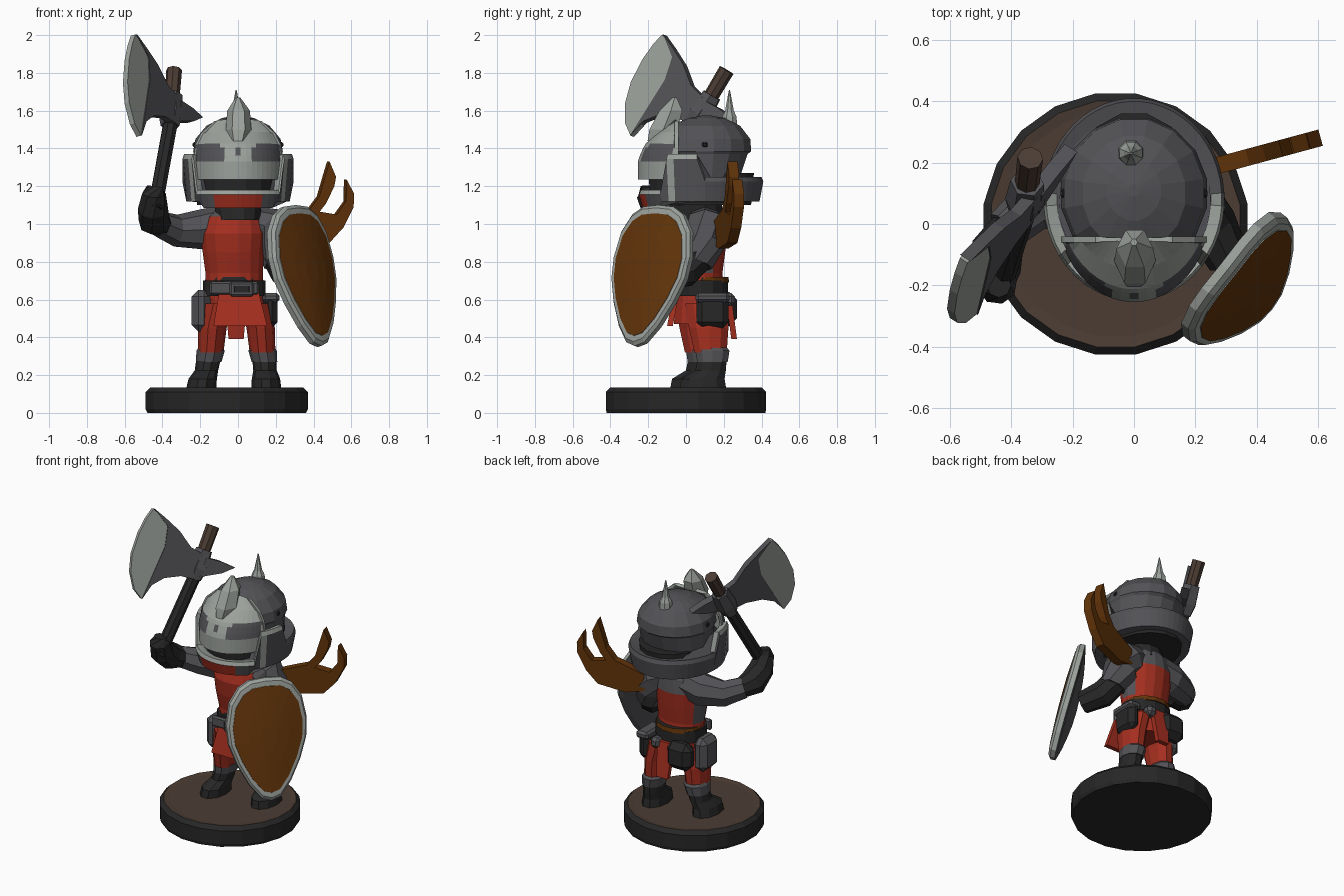
import bpy, bmesh, math
from mathutils import Vector as V

if "Cube" in bpy.data.objects:
    bpy.data.objects.remove(bpy.data.objects["Cube"])

def mat(name, r, g, b):
    m = bpy.data.materials.new(name)
    m.diffuse_color = (r, g, b, 1)
    m.use_nodes = True
    m.node_tree.nodes["Principled BSDF"].inputs["Base Color"].default_value = m.diffuse_color
    return m

M = {
    'red': mat('red cloth', .37, .028, .014),
    'brown': mat('brown leather', .122, .034, .003),
    'earth': mat('earth brown', .072, .046, .034),
    'dark': mat('near black', .020, .020, .020),
    'grey': mat('steel grey', .086, .084, .093),
    'light': mat('light steel', .33, .355, .33),
}

def build(name, verts, faces, col):
    """Make an object; col is a colour key or a rule f(centre, normal) -> key."""
    me = bpy.data.meshes.new(name)
    bm = bmesh.new()
    vs = [bm.verts.new(v) for v in verts]
    for f in faces:
        bm.faces.new([vs[i] for i in f])
    bmesh.ops.recalc_face_normals(bm, faces=bm.faces)
    bm.normal_update()
    keys = []
    for f in bm.faces:
        k = col(f.calc_center_median(), f.normal) if callable(col) else col
        if k not in keys:
            keys.append(k)
        f.material_index = keys.index(k)
    bm.to_mesh(me)
    bm.free()
    for k in keys:
        me.materials.append(M[k])
    ob = bpy.data.objects.new(name, me)
    bpy.context.collection.objects.link(ob)
    return ob

def skin(name, rings, col, closed=True):
    """Bridge equal-length rings of points."""
    n, verts = len(rings[0]), [p for r in rings for p in r]
    faces = [(k*n+i, k*n+(i+1) % n, (k+1)*n+(i+1) % n, (k+1)*n+i)
             for k in range(len(rings)-1) for i in range(n if closed else n-1)]
    if closed:
        faces += [tuple(range(n)), tuple(range(len(verts)-n, len(verts)))]
    return build(name, verts, faces, col)

def loft(name, rings, col, n=14, arc=None):
    """Stack of ellipses (z, cx, cy, rx, ry); angle 0 faces the front."""
    a0, a1 = arc or (-math.pi/n, 2*math.pi*(1-1/n) - math.pi/n)
    ang = [a0+(a1-a0)*i/(n-1) for i in range(n)]
    return skin(name, [[(cx+rx*math.sin(a), cy-ry*math.cos(a), z) for a in ang]
                       for z, cx, cy, rx, ry in rings], col, arc is None)

def tube(name, pts, radii, col, n=8):
    pts, rings = [V(p) for p in pts], []
    for i, p in enumerate(pts):
        d = pts[min(i+1, len(pts)-1)] - pts[max(i-1, 0)]
        q = d.to_track_quat('Z', 'Y')
        rings.append([p + q @ V((radii[i]*math.cos(2*math.pi*j/n),
                                 radii[i]*math.sin(2*math.pi*j/n), 0)) for j in range(n)])
    return skin(name, rings, col)

def plate(name, pts, normal, thick, col):
    o = V(normal).normalized()*thick/2
    return skin(name, [[V(p)-o for p in pts], [V(p)+o for p in pts]], col)

def box(name, c, s, col, bevel=.02):
    v = [(c[0]+x*s[0]/2, c[1]+y*s[1]/2, c[2]+z*s[2]/2)
         for z in (-1, 1) for x, y in ((-1, -1), (1, -1), (1, 1), (-1, 1))]
    ob = skin(name, [v[:4], v[4:]], col)
    m = ob.modifiers.new('bevel', 'BEVEL')
    m.width, m.segments = bevel, 1
    return ob

# Round display base
loft('base', [(0, -.06, 0, .425, .425), (.02, -.06, 0, .435, .43), (.11, -.06, 0, .435, .43),
              (.135, -.06, 0, .41, .405), (.13, -.06, 0, .375, .37)],
     lambda c, n: 'earth' if c.z > .125 and abs(n.z) > .9 else 'dark', 20)

# Boots, cuffs and legs
for side, x, y, toe in (('left', -.155, .06, -.04), ('right', .14, .11, .01)):
    s = -1 if x < 0 else 1
    loft(side+'_boot', [(.125, x+toe, y-.02, .08, .13), (.18, x+toe*.8, y-.02, .075, .12),
                        (.225, x+toe*.3, y+.02, .062, .085), (.29, x, y+.03, .065, .08)], 'dark', 10)
    loft(side+'_boot_cuff', [(.27, x, y+.03, .068, .085), (.33, x-s*.01, y+.03, .075, .095),
                             (.345, x-s*.01, y+.03, .065, .08)], 'grey', 10)
    loft(side+'_leg', [(.32, x-s*.01, y+.02, .068, .09), (.45, x-s*.02, y+.01, .075, .11),
                       (.58, x-s*.05, y, .08, .12)], 'red', 10)

# Skirt, hanging flaps
loft('skirt', [(.47, .0, .08, .155, .15), (.56, -.01, .08, .155, .14), (.66, -.02, .08, .145, .13)],
     'red', 12)
plate('front_flap', [(-.13, -.085, .46), (.155, -.085, .46), (.11, -.05, .64), (-.1, -.05, .64)],
      (0, -1, 0), .03, 'red')
plate('back_flap', [(-.05, .255, .39), (.03, .255, .39), (.05, .225, .62), (-.07, .225, .62)],
      (0, 1, 0), .03, 'red')

# Torso with tabard front and back over grey sides
def torso_col(c, n):
    if c.z > 1.06 or (n.y > 0 and c.z > .98):
        return 'grey'
    return 'red' if n.y < -.25 or n.y > .7 or c.z < .74 else 'grey'
loft('torso', [(.6, -.02, .08, .15, .13), (.74, -.02, .075, .155, .12), (.85, -.025, .07, .165, .14),
               (.95, -.025, .07, .175, .15), (1.04, -.02, .08, .15, .13), (1.09, -.01, .09, .1, .09)],
     torso_col, 16)
loft('collar', [(1.02, .0, .06, .12, .15), (1.12, 0, .06, .13, .13)], 'dark', 12)

# Belt, buckle, strap and pouches
loft('belt', [(.62, -.02, .08, .165, .145), (.70, -.02, .08, .165, .145)], 'dark', 14)
loft('leather_strap', [(.69, -.02, .09, .155, .142), (.72, -.02, .09, .152, .138)],
     lambda c, n: 'brown' if c.y > .1 else 'dark', 14)
box('belt_front', (-.02, -.06, .66), (.26, .03, .07), 'grey', .01)
box('buckle', (.02, -.08, .655), (.13, .025, .075), 'grey', .01)
box('buckle_inset', (.02, -.091, .655), (.08, .009, .035), 'dark', .001)
box('left_pouch', (-.195, .07, .54), (.1, .17, .22), 'grey', .035)
box('right_pouch', (.17, .14, .54), (.08, .17, .18), 'dark', .03)
box('right_pouch_flap', (.175, .14, .61), (.09, .18, .05), 'grey', .015)
box('back_pouch', (-.11, .215, .55), (.18, .11, .18), 'dark', .04)
box('back_buckle', (.06, .225, .6), (.07, .07, .07), 'grey', .02)

# Arms and gauntlets
tube('left_sleeve', [(-.08, .1, 1.0), (-.2, .1, .97), (-.33, .06, .965), (-.42, -.02, 1.0)],
     [.1, .105, .085, .07], 'grey')
tube('left_gauntlet', [(-.4, 0, .99), (-.445, -.08, 1.02), (-.45, -.16, 1.08), (-.445, -.2, 1.16), (-.44, -.2, 1.2)],
     [.06, .085, .08, .065, .04], 'dark')
tube('right_sleeve', [(.05, .1, 1.02), (.14, .1, .99), (.19, .1, .9), (.22, .06, .79)],
     [.08, .115, .11, .085], 'grey')
tube('right_gauntlet', [(.21, .07, .82), (.25, 0, .75), (.31, -.12, .72)], [.08, .085, .07], 'dark')

# Axe: handle, socket, blade and back spike
A, S, B = V((-.44, -.21, 1.08)), V((-.36, .04, 1.52)), V((-.338, .215, 1.815))
tube('axe_handle', [A, S, S.lerp(B, .5), B], [.04, .04, .04, .042],
     lambda c, n: 'earth' if c.z > 1.64 else 'dark')
tube('axe_socket', [S, S.lerp(B, .2), S.lerp(B, .55)], [.05, .065, .055], 'grey', 6)
AN = V((-1.55, 1, -.4))
def on_axe(pts):
    return [(x, .07 + 1.55*(x+.33) + .4*(z-1.6), z) for x, z in pts]
inner = [(-.488, 1.88), (-.482, 1.76), (-.505, 1.6)]
plate('axe_blade', on_axe([(-.55, 2.0), (-.5, 1.93), (-.44, 1.84), (-.385, 1.73), (-.33, 1.67), (-.345, 1.53),
                           (-.4, 1.565), (-.46, 1.57), (-.5, 1.54), (-.525, 1.465)] + inner[::-1]),
      AN, .04, 'grey')
plate('axe_edge', on_axe([(-.555, 2.0), (-.51, 1.94)] + inner + [(-.505, 1.52), (-.525, 1.465), (-.56, 1.53),
                          (-.588, 1.64), (-.597, 1.75), (-.588, 1.87), (-.572, 1.95)]), AN, .03, 'light')
plate('axe_back_spike', on_axe([(-.32, 1.65), (-.26, 1.61), (-.205, 1.56), (-.25, 1.54), (-.33, 1.54)]),
      AN, .05, 'grey')

# Kite shield: slightly bowed face, light rim, dark back
C, R = V((.362, -.2, .73)), V((.62, .785, 0)).normalized()
U = V((-.135, .125, .74)).normalized()
N = R.cross(U).normalized()
half = [(0, .378), (.1, .37), (.17, .33), (.23, .24), (.256, .1), (.246, -.02), (.2, -.15), (.132, -.28),
        (.06, -.37)]
egg = half + [(0, -.39)] + [(-s, t) for s, t in half[:0:-1]]
def shield_ring(k, d):
    return [C + R*s*k + U*t*k + N*(d - .3*(s*k)**2) for s, t in egg]
def shield_col(c, n):
    if n.dot(N) < -.5:
        return 'grey'
    s = (c-C).dot(R)
    rim = n.dot(N) < .3 or (c-C).dot(N) + .3*s*s < .031
    return 'light' if rim else 'brown'
skin('shield', [shield_ring(.3, -.025), shield_ring(.9, -.025), shield_ring(1, -.015), shield_ring(1, .015),
                shield_ring(.95, .03), shield_ring(.87, .031), shield_ring(.868, .034), shield_ring(.5, .042),
                shield_ring(.2, .046)], shield_col)

# Forked antler on the back
horn = [(.17, 1.0), (.3, 1.05), (.37, 1.075), (.424, 1.146), (.45, 1.236), (.478, 1.33), (.512, 1.25),
        (.503, 1.2), (.46, 1.11), (.425, 1.065), (.515, 1.05), (.565, 1.12), (.568, 1.235), (.608, 1.16),
        (.605, 1.09), (.55, .98), (.477, .9), (.3, .87), (.17, .9)]
plate('antler', [(x, .19+.27*(x-.27), z) for x, z in horn], (-.27, 1, 0), .055, 'brown')

# Helmet dome, spike and rivets
loft('helmet_dome', [(1.12, 0, .1, .22, .17), (1.25, 0, .1, .23, .19), (1.37, 0, .1, .235, .23),
                     (1.385, 0, .1, .242, .25), (1.45, 0, .1, .23, .245), (1.52, 0, .1, .17, .19),
                     (1.56, 0, .11, .09, .1), (1.575, 0, .11, .02, .02)], 'grey', 16)
loft('dome_spike', [(1.52, -.01, .23, .045, .045), (1.57, -.01, .23, .04, .04), (1.6, -.01, .23, .025, .025),
                    (1.71, -.01, .23, .003, .003)], 'light', 8)
for s in (-1, 1):
    box('rivet', (s*.225, .1, 1.42), (.03, .03, .03), 'dark', .008)

# Dark face opening behind the visor
loft('face_gap', [(1.1, 0, .08, .22, .27), (1.27, 0, .08, .22, .285)], 'dark', 16)

# Visor with dark eye patches and brow crest, cut flat where it meets the dome
def visor_col(c, n):
    eye = 1.33 < c.z < 1.42 and .08 < abs(c.x) < .215
    dot = 1.36 < c.z < 1.4 and abs(c.x) < .02
    return 'grey' if eye or dot else 'light'
vis = loft('visor', [(1.235, 0, .08, .245, .325), (1.33, 0, .08, .25, .325), (1.36, 0, .08, .246, .315),
                     (1.4, 0, .08, .24, .297), (1.42, 0, .08, .235, .285), (1.48, 0, .08, .205, .22),
                     (1.545, 0, .08, .13, .14)], visor_col, 24, (-1.3, 1.3))
for v in vis.data.vertices:
    v.co.y = min(v.co.y, -.05)
m = vis.modifiers.new('thickness', 'SOLIDIFY')
m.thickness, m.offset = .02, 0
loft('brow_crest', [(1.44, 0, -.16, .045, .05), (1.5, .003, -.12, .068, .085), (1.6, .003, -.08, .06, .07),
                    (1.67, 0, -.06, .012, .012)], 'light', 6)

# Neck guard running round into raised cheek plates and a chin bar
ring_o, ring_t, ring_i, ring_b = [], [], [], []
for i in range(48):
    a = 2*math.pi*(i+.5)/48
    s, c = math.sin(a), math.cos(a)
    x = .295*s
    top = 1.25 if c < .05 else (1.37 if abs(x) > .235 else 1.18)
    bot = 1.085 if c > 0 and abs(x) < .2 else 1.12
    ring_b.append((x*.93, .08-.31*c, bot))
    ring_o.append((x, .08-.33*c, top-.025))
    ring_t.append((x*.97, .08-.32*c, top))
    ring_i.append((x*.85, .08-.275*c, top-.01))
def guard_col(c, n):
    if c.y < -.1 and abs(c.x) < .11 and c.z < 1.16:
        return 'red'
    edge = n.z > .3 or (n.y < -.35 and c.z > 1.2)
    return 'light' if c.y < .08 and edge else 'grey'
skin('neck_guard', [ring_b, ring_o, ring_t, ring_i], guard_col)
